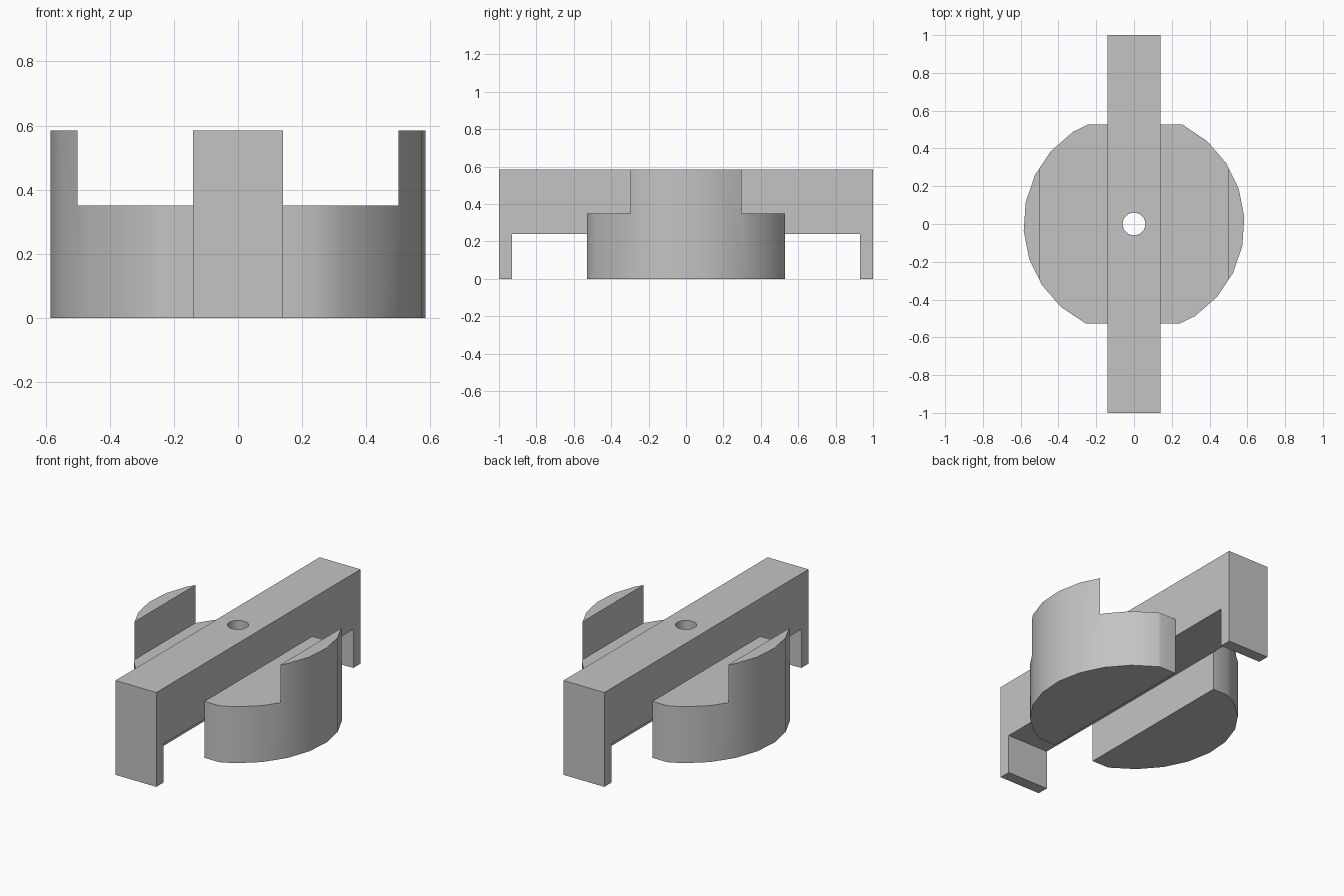
import bpy
import bmesh
from math import pi, radians
from mathutils import Matrix

if "Cube" in bpy.data.objects:
    bpy.data.objects.remove(bpy.data.objects["Cube"], do_unlink=True)

HEIGHT, HALF_WIDTH, DISC_CUT = 0.585, 0.14, 0.528

grey = bpy.data.materials.new("plain_grey")
grey.use_nodes = True
colour = (0.55, 0.55, 0.55, 1)
grey.diffuse_color = colour
grey.node_tree.nodes["Principled BSDF"].inputs["Base Color"].default_value = colour


def make_object(name, bm):
    bmesh.ops.recalc_face_normals(bm, faces=bm.faces)
    mesh = bpy.data.meshes.new(name)
    bm.to_mesh(mesh)
    bm.free()
    mesh.materials.append(grey)
    obj = bpy.data.objects.new(name, mesh)
    bpy.context.collection.objects.link(obj)
    return obj


def cylinder(name, radius, z0, z1, sides, turn=0):
    bm = bmesh.new()
    place = Matrix.Translation((0, 0, (z0 + z1) / 2)) @ Matrix.Rotation(turn, 4, 'Z')
    bmesh.ops.create_cone(bm, cap_ends=True, segments=sides, radius1=radius,
                          radius2=radius, depth=z1 - z0, matrix=place)
    return make_object(name, bm)


def box(name, low, high):
    bm = bmesh.new()
    size = [b - a for a, b in zip(low, high)]
    centre = [(a + b) / 2 for a, b in zip(low, high)]
    bmesh.ops.create_cube(bm, size=1, matrix=Matrix.Translation(centre) @ Matrix.Diagonal((*size, 1)))
    return make_object(name, bm)


def cut(obj, cutter):
    mod = obj.modifiers.new("cut", 'BOOLEAN')
    mod.operation, mod.solver, mod.object = 'DIFFERENCE', 'EXACT', cutter
    bpy.ops.object.select_all(action='DESELECT')
    obj.select_set(True)
    bpy.context.view_layer.objects.active = obj
    bpy.ops.object.modifier_apply(modifier=mod.name)
    bpy.data.objects.remove(cutter, do_unlink=True)


def smooth(obj):
    bpy.ops.object.select_all(action='DESELECT')
    obj.select_set(True)
    bpy.context.view_layer.objects.active = obj
    bpy.ops.object.shade_smooth_by_angle(angle=radians(30))


# Cross bar with a foot at each end and a centre hole
bar = box("cross_bar", (-HALF_WIDTH, -1, 0), (HALF_WIDTH, 1, HEIGHT))
cut(bar, box("underside_cutter", (-1, -0.93, -1), (1, 0.93, 0.24)))
cut(bar, cylinder("hole_cutter", 0.06, -1, 1, 24))
smooth(bar)

# Half-round jaws, each stepped up to a tall outer lug
for name, turn in (("left_jaw", 0), ("right_jaw", pi)):
    jaw = cylinder(name, 0.585, 0, HEIGHT, 24, radians(3.5))
    cut(jaw, box("inner_cutter", (-2, -2, -1), (HALF_WIDTH, 2, 2)))
    cut(jaw, box("step_cutter", (-1, -2, 0.35), (0.5, 2, 2)))
    for side in (-1, 1):
        ends = sorted((side * DISC_CUT, side * 2))
        cut(jaw, box("flat_cutter", (-2, ends[0], -1), (2, ends[1], 2)))
    jaw.data.transform(Matrix.Rotation(turn, 4, 'Z'))
    smooth(jaw)
